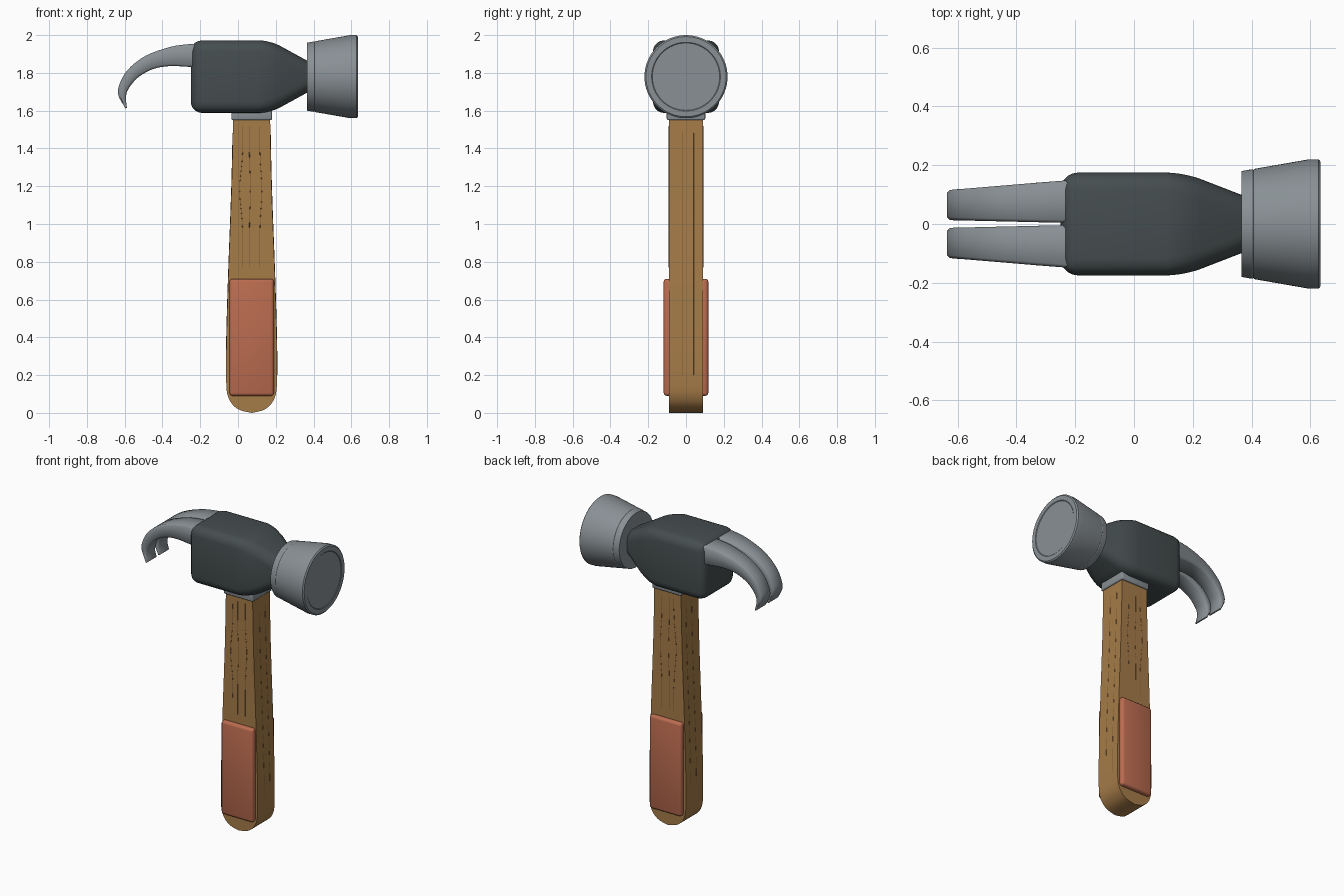
import bpy, bmesh, math
from mathutils import Vector

if "Cube" in bpy.data.objects:
    bpy.data.objects.remove(bpy.data.objects["Cube"])

HEAD_Z, AXIS_X = 1.78, 0.072


def material(name, rgb):
    m = bpy.data.materials.new(name)
    m.diffuse_color = (*rgb, 1)
    m.use_nodes = True
    m.node_tree.nodes["Principled BSDF"].inputs["Base Color"].default_value = m.diffuse_color
    return m


WOOD = material("wood", (0.38, 0.20, 0.065))
GRAIN = material("grain", (0.20, 0.10, 0.035))
RUBBER = material("rubber", (0.50, 0.15, 0.08))
DARK = material("dark_steel", (0.06, 0.075, 0.078))
STEEL = material("steel", (0.25, 0.28, 0.30))


def finish(name, bm, mat, angle=35):
    bmesh.ops.recalc_face_normals(bm, faces=bm.faces)
    me = bpy.data.meshes.new(name)
    bm.to_mesh(me)
    bm.free()
    ob = bpy.data.objects.new(name, me)
    bpy.context.collection.objects.link(ob)
    me.materials.append(mat)
    bpy.ops.object.select_all(action='DESELECT')
    ob.select_set(True)
    bpy.context.view_layer.objects.active = ob
    bpy.ops.object.shade_smooth_by_angle(angle=math.radians(angle))
    return ob


def loft(sections):
    bm = bmesh.new()
    rings = [[bm.verts.new(p) for p in s] for s in sections]
    for a, b in zip(rings, rings[1:]):
        n = len(a)
        for i in range(n):
            j = (i + 1) % n
            bm.faces.new((a[i], a[j], b[j], b[i]))
    bm.faces.new(rings[0])
    bm.faces.new(rings[-1])
    return bm


def bevel(bm, edges, width, segments):
    bmesh.ops.bevel(bm, geom=list(edges), offset=width, segments=segments,
                    profile=0.5, affect='EDGES', clamp_overlap=True)


def box(name, x, y, z, mat, width):
    bm = loft([[(x[0], y[0], h), (x[1], y[0], h), (x[1], y[1], h), (x[0], y[1], h)] for h in z])
    bevel(bm, bm.edges, width, 3)
    return finish(name, bm, mat, 50)


def smooth_path(pts, steps=4):
    # Catmull-Rom through the points
    v = [Vector(p) for p in pts]
    v = [2 * v[0] - v[1]] + v + [2 * v[-1] - v[-2]]
    out = []
    for a, b, c, d in zip(v, v[1:], v[2:], v[3:]):
        for k in range(steps):
            t = k / steps
            out.append(0.5 * (2 * b + (c - a) * t + (2 * a - 5 * b + 4 * c - d) * t * t
                              + (3 * b - a - 3 * c + d) * t ** 3))
    return out + [v[-2]]


# Handle: flared outline with a rounded butt, extruded in depth
half = smooth_path([(0.097, 1.62), (0.106, 1.2), (0.124, 0.71), (0.134, 0.35), (0.134, 0.15),
                    (0.124, 0.085), (0.1, 0.043), (0.06, 0.014), (0, 0)], 3)
outline = [(AXIS_X + w, z) for w, z in half] + [(AXIS_X - w, z) for w, z in half[-2::-1]]
finish("handle", loft([[(x, y, z) for x, z in outline] for y in (-0.09, 0.09)]), WOOD)


# Wood grain: hair-thin lines lying in the handle surface
def grain(name, pts):
    cu = bpy.data.curves.new(name, 'CURVE')
    cu.dimensions = '3D'
    cu.bevel_depth = 0.0025
    cu.bevel_resolution = 0
    sp = cu.splines.new('POLY')
    sp.points.add(len(pts) - 1)
    for p, co in zip(sp.points, pts):
        p.co = (*co, 1)
    cu.materials.append(GRAIN)
    bpy.context.collection.objects.link(bpy.data.objects.new(name, cu))


for s in (-1, 1):
    for i, (x, sway) in enumerate(((0.026, -0.018), (0.06, 0.006), (0.115, 0.012))):
        grain(f"face_grain_{i}", [(x + sway * math.exp(-((z - 1.18) / 0.13) ** 2), s * 0.089, z)
                                  for z in [0.77 + 0.05 * k for k in range(16)]])
    for i, y in enumerate((-0.02, 0.04)):
        grain(f"edge_grain_{i}", [(AXIS_X + s * (w - 0.001), y, z)
                                  for w, z in half if 0.2 < z < 1.56])

# Grip pads on both broad faces
for label, s in (("front", -1), ("back", 1)):
    box(f"grip_pad_{label}", (-0.045, 0.19), sorted((s * 0.07, s * 0.118)), (0.09, 0.71), RUBBER, 0.016)

# Collar under the head
box("collar", (-0.035, 0.18), (-0.102, 0.102), (1.55, 1.61), STEEL, 0.008)

# Head block: rounded box tapering into the neck
bm = loft([[(x, a * hy, HEAD_Z + b * hz) for a, b in ((-1, -1), (1, -1), (1, 1), (-1, 1))]
           for x, hy, hz in ((-0.25, 0.175, 0.192), (0.17, 0.175, 0.192), (0.40, 0.086, 0.066))])
bevel(bm, [e for e in bm.edges if min(v.co.x for v in e.verts) < 0.39], 0.06, 5)
finish("head_block", bm, DARK, 50)

# Striking face: turned profile around the x axis
profile = [(0.365, 0.02), (0.365, 0.18), (0.402, 0.1863), (0.406, 0.1845), (0.41, 0.1877),
           (0.595, 0.22), (0.628, 0.22), (0.635, 0.212), (0.635, 0.182), (0.632, 0.178), (0.632, 0.02)]
N = 64
bm = loft([[(x, r * math.cos(2 * math.pi * k / N), HEAD_Z + r * math.sin(2 * math.pi * k / N))
            for k in range(N)] for x, r in profile])
finish("striking_face", bm, STEEL, 25)

# Claw: two curved prongs, narrowing and thinning to the tip
outer = smooth_path([(-0.2, 1.952), (-0.26, 1.952), (-0.36, 1.937), (-0.49, 1.89), (-0.585, 1.815),
                     (-0.629, 1.735), (-0.633, 1.68), (-0.596, 1.612)])
inner = smooth_path([(-0.2, 1.83), (-0.26, 1.832), (-0.36, 1.836), (-0.45, 1.82), (-0.53, 1.775),
                     (-0.58, 1.715), (-0.593, 1.67), (-0.588, 1.614)])
for label, s in (("front", -1), ("back", 1)):
    sections = []
    for o, i in zip(outer, inner):
        t = (-0.235 - o.x) / 0.4
        y0, y1 = 0.004 + 0.009 * t, 0.148 - 0.032 * t
        d = i - o
        c = min(0.01, 0.3 * d.length)
        k = c / d.length
        ring = []
        for y, f in ((y0 + c, 0), (y1 - c, 0), (y1, k), (y1, 1 - k),
                     (y1 - c, 1), (y0 + c, 1), (y0, 1 - k), (y0, k)):
            p = o + d * f
            ring.append((p.x, s * y, p.y))
        sections.append(ring)
    finish(f"claw_prong_{label}", loft(sections), STEEL, 50)
